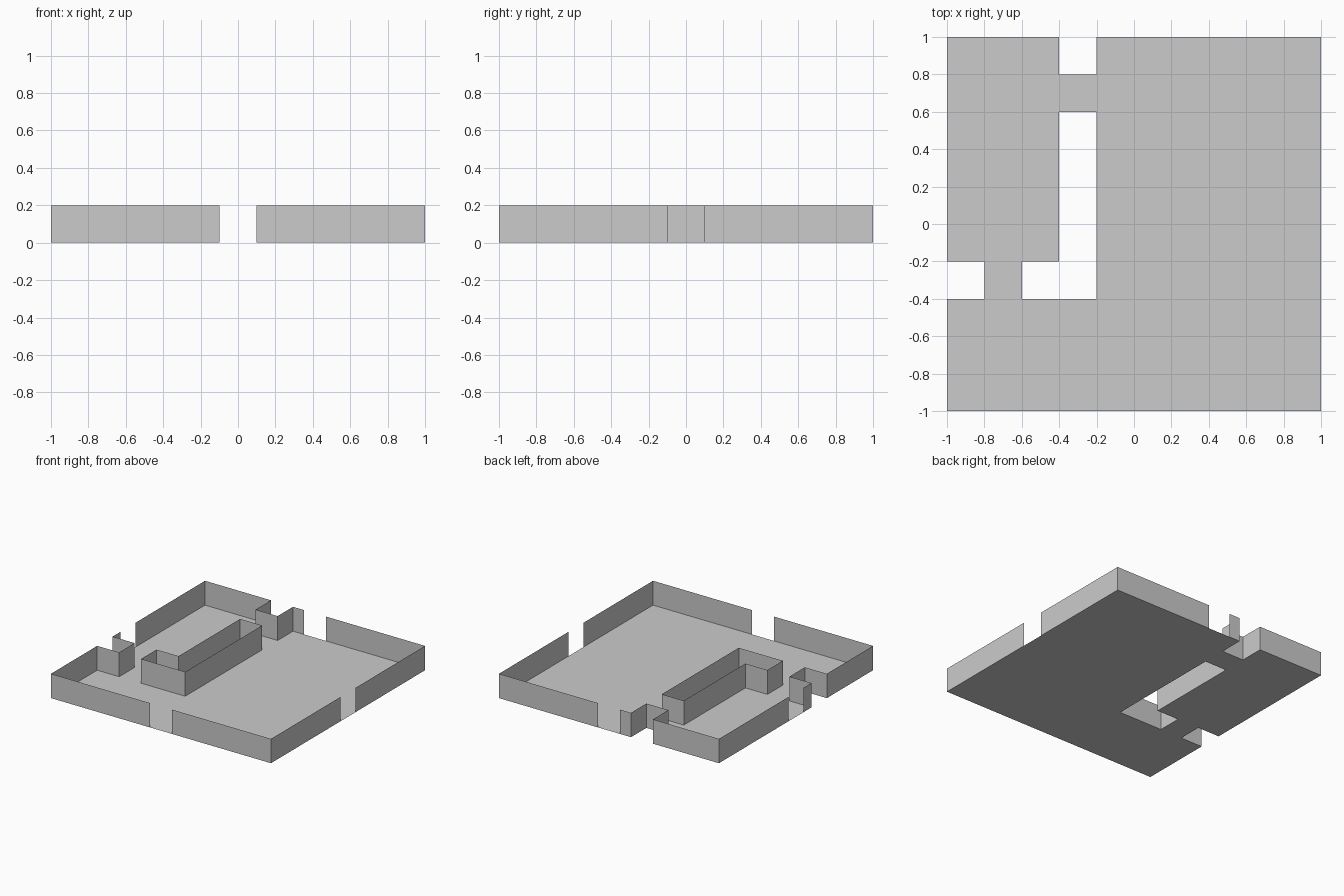
import bpy, bmesh

if "Cube" in bpy.data.objects:
    bpy.data.objects.remove(bpy.data.objects["Cube"])

H = 0.2  # wall height

stone = bpy.data.materials.new("light_grey")
stone.diffuse_color = (0.6, 0.6, 0.6, 1)
stone.use_nodes = True
stone.node_tree.nodes["Principled BSDF"].inputs["Base Color"].default_value = stone.diffuse_color


def make_object(name, quads):
    """Build one mesh object from a list of quads, welding shared corners."""
    bm = bmesh.new()
    for quad in quads:
        bm.faces.new([bm.verts.new(p) for p in quad])
    bmesh.ops.remove_doubles(bm, verts=bm.verts, dist=0.001)
    mesh = bpy.data.meshes.new(name)
    bm.to_mesh(mesh)
    bm.free()
    mesh.materials.append(stone)
    obj = bpy.data.objects.new(name, mesh)
    bpy.context.collection.objects.link(obj)
    return obj


def wall(name, path, closed=False):
    """Thin upright wall along a path, facing the room on the path's left."""
    ends = path[1:] + path[:1] if closed else path[1:]
    make_object(name, [[(*a, 0), (*a, H), (*b, H), (*b, 0)]
                       for a, b in zip(path, ends)])


# Floor slabs (x0, y0, x1, y1), leaving the notches and the L-shaped shaft open
slabs = [(-0.2, -1, 1, 1), (-1, -1, -0.2, -0.4), (-0.8, -0.4, -0.6, -0.2),
         (-1, -0.2, -0.4, 1), (-0.4, 0.6, -0.2, 0.8)]
make_object("floor", [[(x0, y0, 0), (x1, y0, 0), (x1, y1, 0), (x0, y1, 0)]
                      for x0, y0, x1, y1 in slabs])

# Outer walls, separated by a doorway in the middle of each side
wall("front_right_wall", [(0.1, -1), (1, -1), (1, -0.1)])
wall("back_right_wall", [(1, 0.1), (1, 1), (0.1, 1)])
wall("back_left_wall", [(-0.1, 1), (-0.2, 1), (-0.2, 0.8), (-0.4, 0.8),
                        (-0.4, 1), (-1, 1), (-1, 0.1)])
wall("front_left_wall", [(-1, -0.1), (-1, -0.2), (-0.8, -0.2), (-0.8, -0.4),
                         (-1, -0.4), (-1, -1), (-0.1, -1)])

# Walls around the L-shaped shaft
wall("shaft_wall", [(-0.2, -0.4), (-0.6, -0.4), (-0.6, -0.2), (-0.4, -0.2),
                    (-0.4, 0.6), (-0.2, 0.6)], closed=True)
